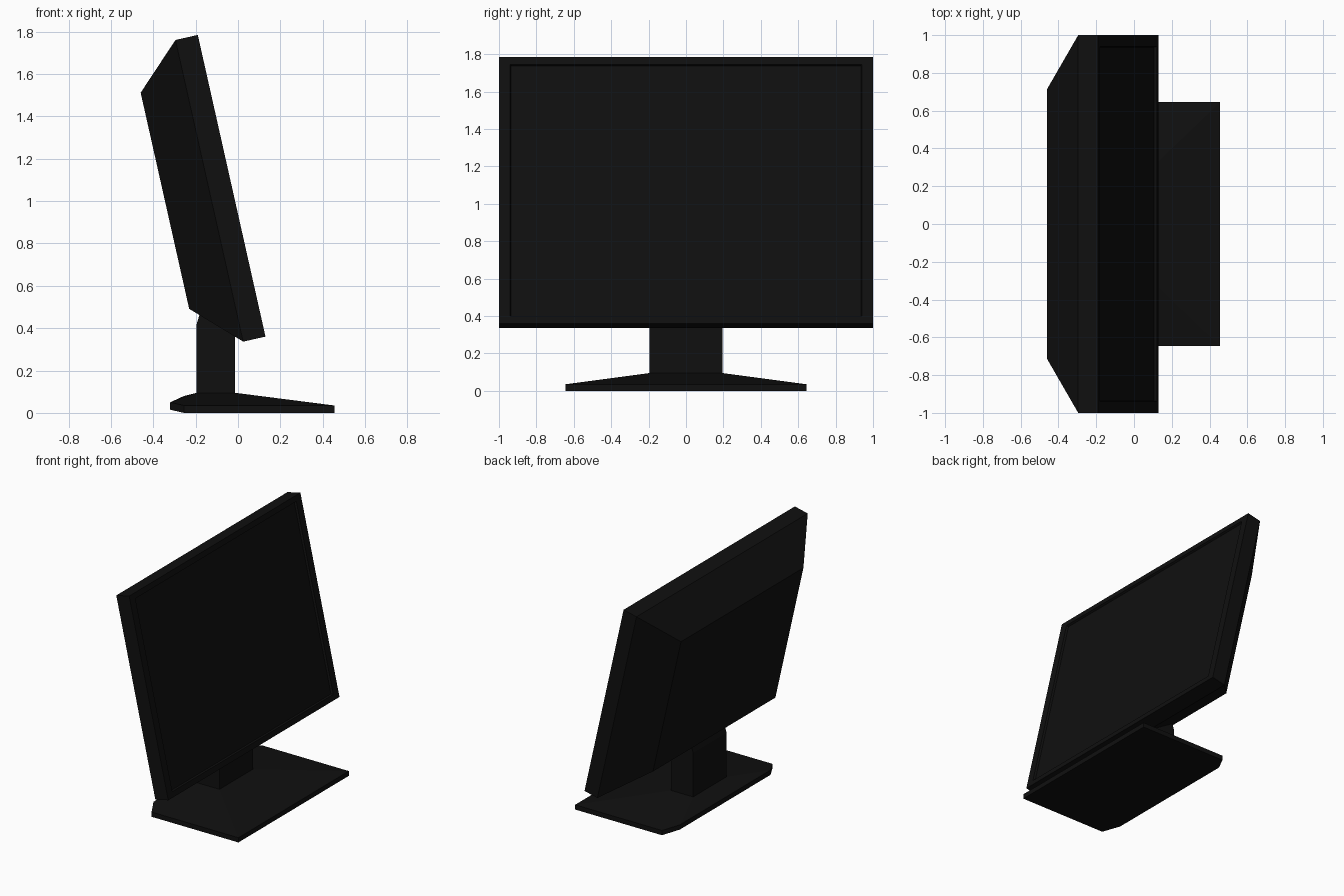
import bpy, bmesh, math
from mathutils import Matrix

cube = bpy.data.objects.get("Cube")
if cube:
    bpy.data.objects.remove(cube)

black = bpy.data.materials.new("matte_black")
black.use_nodes = True
black.diffuse_color = (0.005, 0.005, 0.005, 1)
bsdf = next(n for n in black.node_tree.nodes if n.type == "BSDF_PRINCIPLED")
bsdf.inputs["Base Color"].default_value = black.diffuse_color


def finish(bm, name):
    bmesh.ops.recalc_face_normals(bm, faces=bm.faces)
    mesh = bpy.data.meshes.new(name)
    bm.to_mesh(mesh)
    bm.free()
    mesh.materials.append(black)
    obj = bpy.data.objects.new(name, mesh)
    bpy.context.collection.objects.link(obj)
    return obj


def loft(name, rings):
    """Rectangular rings (depth, half width, half height) joined along local x."""
    bm = bmesh.new()
    loops = [[bm.verts.new((d, sy * w, sz * h))
              for sy, sz in ((-1, -1), (1, -1), (1, 1), (-1, 1))]
             for d, w, h in rings]
    for a, b in zip(loops, loops[1:]):
        for i in range(4):
            j = (i + 1) % 4
            bm.faces.new((a[i], a[j], b[j], b[i]))
    bm.faces.new(loops[0])
    bm.faces.new(loops[-1])
    return finish(bm, name)


def mirrored_hull(name, points):
    """Convex solid from points (x, half width, z) mirrored across y."""
    bm = bmesh.new()
    for x, w, z in points:
        for side in (-1, 1):
            bm.verts.new((x, side * w, z))
    bmesh.ops.convex_hull(bm, input=bm.verts)
    bmesh.ops.dissolve_limit(bm, angle_limit=0.01, verts=bm.verts, edges=bm.edges)
    return finish(bm, name)


# Display housing: tapered back, square rim, bezel and recessed screen
housing = loft("display_housing", [
    (-0.323, 0.715, 0.523),
    (-0.108, 1.0, 0.73),
    (0, 1.0, 0.73),
    (0, 0.94, 0.69),
    (-0.015, 0.935, 0.685),
])
housing.data.transform(Matrix.Translation((-0.03, 0, 1.0725))
                       @ Matrix.Rotation(math.radians(-12.65), 4, "Y"))

# Neck: upright post leaning into the housing
mirrored_hull("neck", [
    (-0.195, 0.195, 0.085), (-0.015, 0.195, 0.085),
    (-0.195, 0.195, 0.42), (-0.183, 0.195, 0.46),
    (-0.12, 0.195, 0.53), (-0.015, 0.195, 0.53),
])

# Base: wide foot sloping up to the neck, with a clipped rear edge
mirrored_hull("base", [
    (0.455, 0.645, 0), (0.455, 0.645, 0.035),
    (-0.255, 0.645, 0), (-0.255, 0.645, 0.035),
    (-0.32, 0.53, 0.015), (-0.32, 0.53, 0.05),
    (-0.255, 0.195, 0.08),
    (-0.195, 0.195, 0.095), (-0.015, 0.195, 0.095),
])
